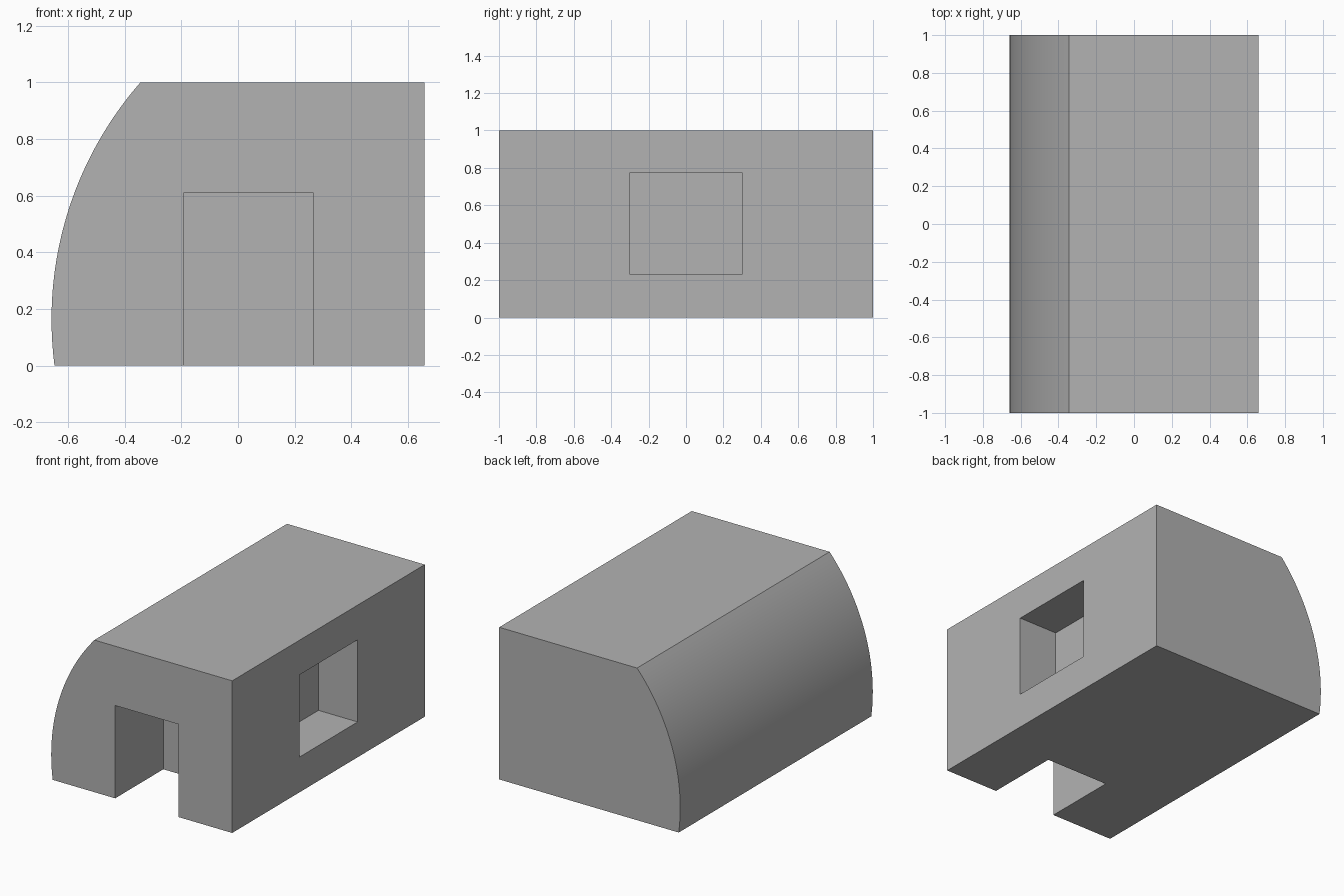
import bpy
import bmesh
import math

default_cube = bpy.data.objects.get("Cube")
if default_cube:
    bpy.data.objects.remove(default_cube, do_unlink=True)

grey = bpy.data.materials.new("plain grey")
grey.use_nodes = True
colour = (0.448, 0.448, 0.448, 1)
grey.diffuse_color = colour
grey.node_tree.nodes["Principled BSDF"].inputs["Base Color"].default_value = colour


def extruded_profile(name, points, y_front, y_back):
    """Solid made by sweeping an x-z outline along y."""
    bm = bmesh.new()
    face = bm.faces.new([bm.verts.new((x, y_front, z)) for x, z in points])
    swept = bmesh.ops.extrude_face_region(bm, geom=[face])
    verts = [g for g in swept["geom"] if isinstance(g, bmesh.types.BMVert)]
    bmesh.ops.translate(bm, verts=verts, vec=(0, y_back - y_front, 0))
    bmesh.ops.recalc_face_normals(bm, faces=bm.faces)
    mesh = bpy.data.meshes.new(name)
    bm.to_mesh(mesh)
    bm.free()
    mesh.materials.append(grey)
    obj = bpy.data.objects.new(name, mesh)
    bpy.context.collection.objects.link(obj)
    return obj


def box(name, x0, x1, y0, y1, z0, z1):
    return extruded_profile(name, [(x0, z0), (x1, z0), (x1, z1), (x0, z1)], y0, y1)


# Main block: flat on the right, one circular arc for the bulging wall
SIDE, RADIUS, ARC_Z, STEPS = 0.658, 1.27, 0.164, 48
start = math.asin(-ARC_Z / RADIUS)
end = math.asin((1 - ARC_Z) / RADIUS)
outline = [(SIDE, 1), (SIDE, 0)]
for i in range(STEPS + 1):
    a = start + (end - start) * i / STEPS
    outline.append((RADIUS - SIDE - RADIUS * math.cos(a), ARC_Z + RADIUS * math.sin(a)))
block = extruded_profile("curved_block", outline, -1, 1)

# Doorway in the front end and window recess in the flat wall
cutters = [
    box("doorway_cutter", -0.193, 0.267, -1.2, -0.5, -0.2, 0.61),
    box("window_cutter", SIDE - 0.285, SIDE + 0.2, -0.303, 0.303, 0.232, 0.772),
]
bpy.ops.object.select_all(action="DESELECT")
block.select_set(True)
bpy.context.view_layer.objects.active = block
for cutter in cutters:
    cutter.hide_render = True
    cut = block.modifiers.new(cutter.name, "BOOLEAN")
    cut.operation = "DIFFERENCE"
    cut.solver = "EXACT"
    cut.object = cutter
    bpy.ops.object.modifier_apply(modifier=cut.name)
    bpy.data.objects.remove(cutter, do_unlink=True)

# Smooth curved wall, sharp corners elsewhere
bpy.ops.object.shade_smooth_by_angle(angle=math.radians(20))
